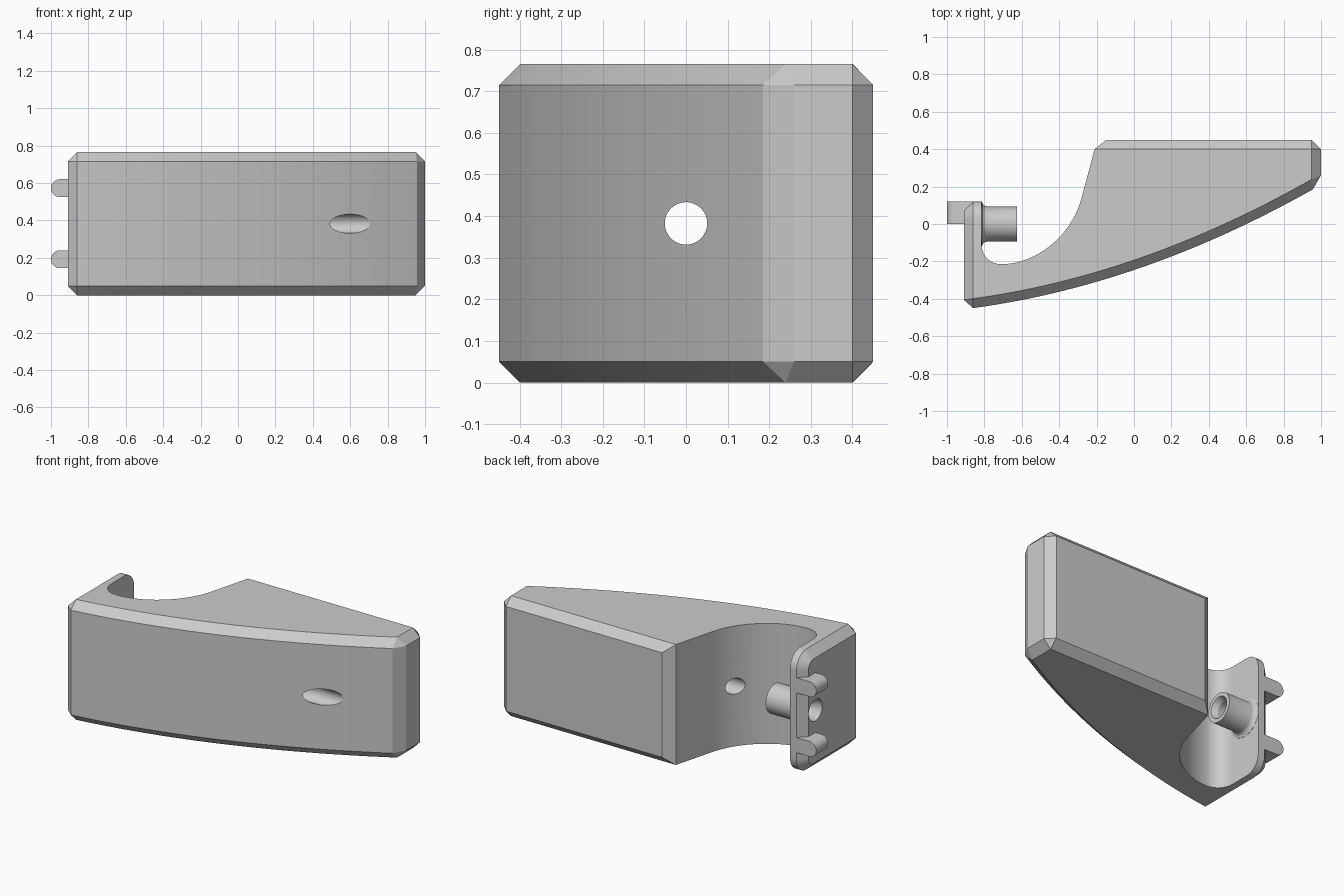
import bpy, bmesh, math
from mathutils import Vector
from mathutils.geometry import interpolate_bezier

if "Cube" in bpy.data.objects:
    bpy.data.objects.remove(bpy.data.objects["Cube"])

H, MID = 0.765, 0.3825


def add_object(name, bm):
    bmesh.ops.recalc_face_normals(bm, faces=bm.faces)
    me = bpy.data.meshes.new(name)
    bm.to_mesh(me)
    bm.free()
    ob = bpy.data.objects.new(name, me)
    bpy.context.collection.objects.link(ob)
    return ob


def prism(points, direction):
    bm = bmesh.new()
    face = bm.faces.new([bm.verts.new(p) for p in points])
    ext = bmesh.ops.extrude_face_region(bm, geom=[face])
    bmesh.ops.translate(bm, vec=direction,
                        verts=[v for v in ext["geom"] if isinstance(v, bmesh.types.BMVert)])
    bmesh.ops.recalc_face_normals(bm, faces=bm.faces)
    return bm


def bezier(a, b, c, d, n):
    return [(p.x, p.y) for p in interpolate_bezier(Vector(a), Vector(b), Vector(c), Vector(d), n)]


def lathe_x(name, profile, n=48):
    """Closed solid turned about the x axis at y=0, z=MID; profile is (x, radius)."""
    bm = bmesh.new()
    rings = [[bm.verts.new((x, r * math.cos(2 * math.pi * i / n), MID + r * math.sin(2 * math.pi * i / n)))
              for i in range(n)] for x, r in profile]
    for a, b in zip(rings, rings[1:]):
        for i in range(n):
            j = (i + 1) % n
            bm.faces.new((a[i], a[j], b[j], b[i]))
    bm.faces.new(rings[0])
    bm.faces.new(rings[-1])
    return add_object(name, bm)


def combine(body, other, operation):
    other.hide_render = True
    mod = body.modifiers.new(operation, "BOOLEAN")
    mod.operation, mod.object, mod.solver = operation, other, "EXACT"
    bpy.context.view_layer.objects.active = body
    bpy.ops.object.modifier_apply(modifier=mod.name)
    bpy.data.objects.remove(other)


# Body outline: bowed front, straight right and back, scooped inside, thin arm on the left
N = 32
front = []
for i in range(N + 1):
    x = -0.91 + 1.91 * i / N
    front.append((x, -0.246 + 0.338 * x + 0.118 * x * x))
scoop = bezier((-0.283, 0.13), (-0.335, -0.06), (-0.52, -0.215), (-0.71, -0.215), 20)
fillet = bezier((-0.71, -0.215), (-0.77, -0.215), (-0.815, -0.17), (-0.815, -0.11), 11)
outline = front + [(1.0, 0.45), (-0.197, 0.45)] + scoop + fillet[1:] + [(-0.815, 0.12), (-0.91, 0.12)]
bm = prism([(x, y, 0) for x, y in outline], (0, 0, H))


def mid(e):
    return (e.verts[0].co + e.verts[1].co) / 2


# Rounded arm end
tips = [e for e in bm.edges if abs(mid(e).y - 0.12) < 1e-4 and abs(mid(e).x + 0.8625) < 1e-3]
bmesh.ops.bevel(bm, geom=tips, offset=0.1, offset_type="OFFSET", segments=8,
                profile=0.5, affect="EDGES")

# Chamfer on every outer edge; the scoop stays sharp
outer = []
for e in bm.edges:
    m = mid(e)
    in_scoop = -0.83 < m.x < -0.2 and m.y > -0.23
    if e.calc_face_angle(0) > math.radians(40) and not in_scoop \
            and not (abs(m.x + 0.8625) < 1e-3 and m.y > 0):
        outer.append(e)
bmesh.ops.bevel(bm, geom=outer, offset=0.05, offset_type="OFFSET", segments=1,
                profile=0.5, affect="EDGES")
body = add_object("bracket_body", bm)

# Screw boss on the arm
combine(body, lathe_x("screw_boss", [(-0.84, 0.12), (-0.814, 0.12), (-0.807, 0.105), (-0.797, 0.097),
                                     (-0.782, 0.093), (-0.625, 0.093)]), "UNION")

# Two round-nosed locating pegs
for z in (MID - 0.19, MID + 0.19):
    r = 0.048
    nose = [(-1 + r - r * math.sin(math.pi * i / 16), 0.0, z + r * math.cos(math.pi * i / 16))
            for i in range(17)]
    pts = nose + [(-0.85, 0.0, z - r), (-0.85, 0.0, z + r)]
    combine(body, add_object("locating_peg", prism(pts, (0, 0.12, 0))), "UNION")

# Bore straight through, countersunk at the arm and boss ends
combine(body, lathe_x("bore_cutter", [(-0.95, 0.068), (-0.89, 0.068), (-0.86, 0.051), (-0.66, 0.051),
                                      (-0.625, 0.068), (-0.56, 0.068), (-0.55, 0.051), (1.1, 0.051)]),
        "DIFFERENCE")

# Smooth curves, crisp chamfers
bpy.ops.object.select_all(action="DESELECT")
body.select_set(True)
bpy.context.view_layer.objects.active = body
bpy.ops.object.shade_smooth_by_angle(angle=math.radians(20))
